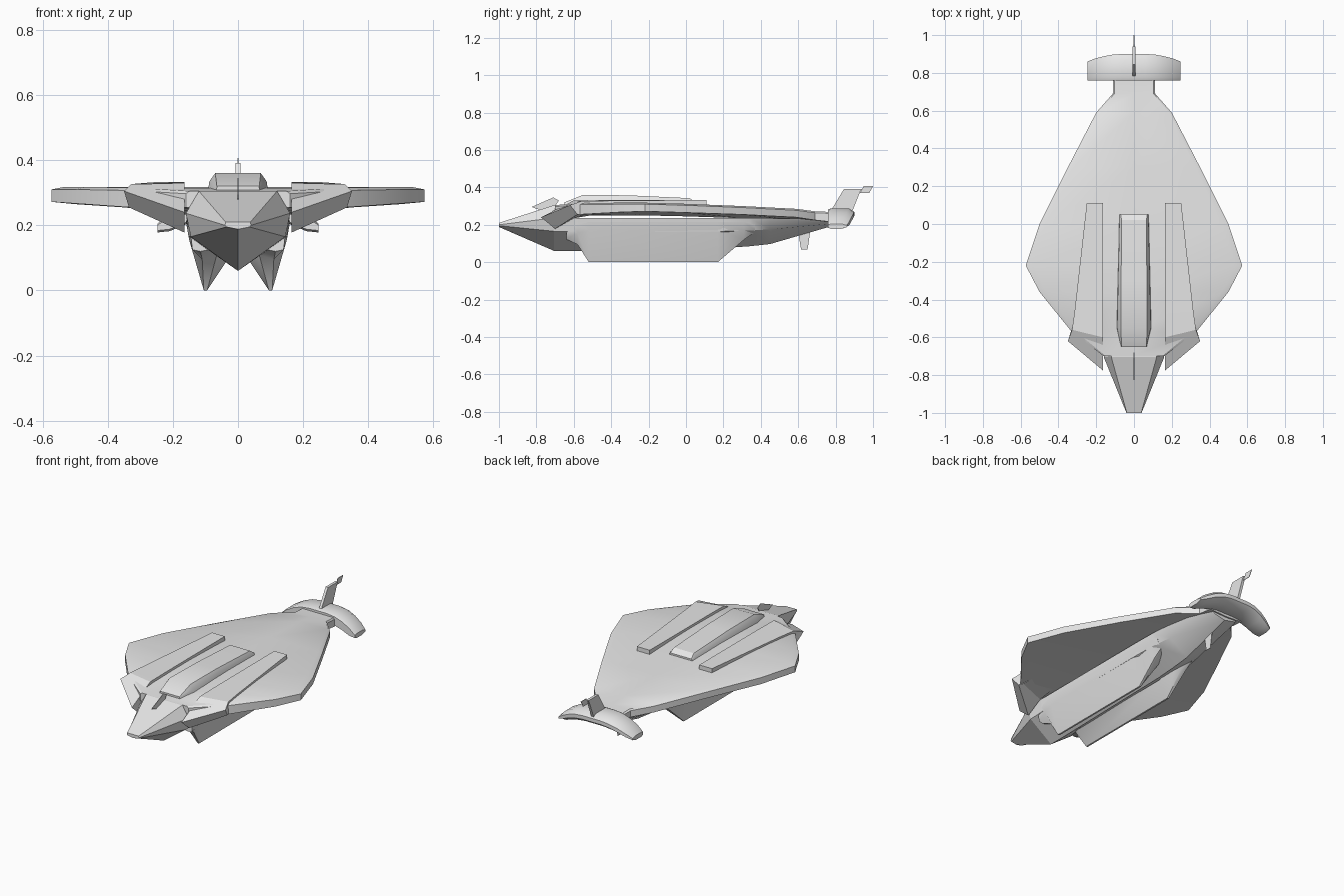
import bpy, bmesh, math

hull_grey = bpy.data.materials.new("hull_grey")
hull_grey.diffuse_color = (0.8, 0.8, 0.8, 1)


def loft(name, rings, mirror=False, angle=30):
    """Skin a row of closed rings, cap the ends, optionally mirror in x."""
    bm = bmesh.new()
    rows = [[bm.verts.new(p) for p in ring] for ring in rings]
    n = len(rows[0])
    for a, b in zip(rows, rows[1:]):
        for i in range(n):
            j = (i + 1) % n
            bm.faces.new((a[i], a[j], b[j], b[i]))
    bm.faces.new(rows[0])
    bm.faces.new(rows[-1][::-1])
    bmesh.ops.remove_doubles(bm, verts=bm.verts, dist=0.0005)
    bmesh.ops.recalc_face_normals(bm, faces=bm.faces)
    me = bpy.data.meshes.new(name)
    bm.to_mesh(me)
    bm.free()
    me.materials.append(hull_grey)
    ob = bpy.data.objects.new(name, me)
    bpy.context.collection.objects.link(ob)
    if mirror:
        ob.modifiers.new("mirror", 'MIRROR').use_clip = False
    bpy.ops.object.select_all(action='DESELECT')
    ob.select_set(True)
    bpy.context.view_layer.objects.active = ob
    bpy.ops.object.shade_smooth_by_angle(angle=math.radians(angle))
    return ob


def sym(y, half):
    """Ring at y from a right-hand half profile of (x, z), top to bottom."""
    left = [(-x, z) for x, z in reversed(half) if x > 0]
    return [(x, y, z) for x, z in half + left]


def plate(name, outline, thick):
    """Upright plate on the centre line from a (y, z) outline."""
    return loft(name, [[(s * thick / 2, y, z) for y, z in outline] for s in (-1, 1)])


# Broad wing shell: y, half width, top z, edge bottom z, centre bottom z
wing = [(-0.70, 0.16, 0.305, 0.255, 0.25), (-0.57, 0.33, 0.315, 0.255, 0.25),
        (-0.36, 0.50, 0.318, 0.267, 0.25), (-0.22, 0.573, 0.318, 0.272, 0.25),
        (0.0, 0.50, 0.312, 0.265, 0.245), (0.30, 0.35, 0.30, 0.255, 0.235),
        (0.59, 0.20, 0.285, 0.24, 0.225), (0.69, 0.112, 0.272, 0.225, 0.215),
        (0.78, 0.11, 0.268, 0.215, 0.21)]
loft("wing_shell", [sym(y, [(0, t), (w * 0.93, t), (w, t - 0.008), (w, b), (0, c)])
                    for y, w, t, b, c in wing])

# Faceted nose and the keel body below the wing
loft("nose", [sym(-1.0, [(0.038, 0.21), (0.04, 0.20), (0.035, 0.195), (0, 0.188)]),
              sym(-0.705, [(0.12, 0.305), (0.16, 0.237), (0.145, 0.165), (0, 0.06)]),
              sym(-0.60, [(0.12, 0.305), (0.16, 0.237), (0.15, 0.165), (0, 0.06)])], angle=15)
loft("keel_body", [sym(-0.60, [(0.16, 0.237), (0.15, 0.165), (0, 0.06)]),
                   sym(0.20, [(0.16, 0.237), (0.15, 0.165), (0, 0.075)]),
                   sym(0.34, [(0.158, 0.237), (0.14, 0.17), (0, 0.085)]),
                   sym(0.45, [(0.15, 0.235), (0.12, 0.175), (0, 0.097)]),
                   sym(0.77, [(0.10, 0.23), (0.07, 0.205), (0, 0.19)])])

# Long raised spine canopy
spine = [(-0.65, 0.07, 0.065, 0.32), (-0.55, 0.093, 0.07, 0.36),
         (-0.30, 0.088, 0.068, 0.357), (0.02, 0.08, 0.066, 0.342), (0.05, 0.08, 0.07, 0.32)]
loft("spine_canopy", [sym(y, [(0, h), (t, h), (w - 0.005, (h + 0.31) / 2), (w, 0.30)])
                      for y, w, t, h in spine])

# Slanted intakes with tapering fairings over the wing
loft("intake_fairing", [
    [(0.165, -0.775, 0.24), (0.35, -0.62, 0.305), (0.335, -0.58, 0.255), (0.165, -0.70, 0.178)],
    [(0.165, -0.60, 0.33), (0.328, -0.56, 0.326), (0.328, -0.55, 0.252), (0.165, -0.60, 0.235)],
    [(0.165, -0.45, 0.332), (0.313, -0.45, 0.328), (0.313, -0.45, 0.26), (0.165, -0.45, 0.26)],
    [(0.165, 0.11, 0.333), (0.25, 0.11, 0.333), (0.25, 0.11, 0.303), (0.165, 0.11, 0.303)]],
    mirror=True, angle=15)

# Wedge-shaped belly pods
pods = [(-0.64, [(0.145, 0.17), (0.14, 0.125), (0.115, 0.12), (0.09, 0.125), (0.07, 0.17)]),
        (-0.58, [(0.158, 0.20), (0.15, 0.155), (0.11, 0.095), (0.065, 0.11), (0.04, 0.17)]),
        (-0.52, [(0.16, 0.215), (0.152, 0.17), (0.105, 0.0), (0.095, 0.0), (0.035, 0.09)]),
        (0.17, [(0.16, 0.215), (0.152, 0.175), (0.105, 0.0), (0.095, 0.0), (0.035, 0.09)]),
        (0.31, [(0.158, 0.215), (0.145, 0.17), (0.11, 0.12), (0.08, 0.12), (0.04, 0.15)]),
        (0.37, [(0.145, 0.20), (0.135, 0.17), (0.11, 0.16), (0.09, 0.16), (0.06, 0.18)])]
loft("belly_pod", [[(x, y, z) for x, z in ring] for y, ring in pods], mirror=True, angle=40)

# Drooping crescent tailplane: x, rear y, top z, bottom z
half = [(0.06, 0.90, 0.288, 0.225), (0.11, 0.897, 0.282, 0.218), (0.16, 0.888, 0.265, 0.203),
        (0.21, 0.875, 0.238, 0.182), (0.247, 0.86, 0.205, 0.178)]
span = [(-x, r, t, b) for x, r, t, b in reversed(half)] + half
loft("crescent_tail", [[(x, 0.76, b + 0.006), (x, 0.76, t - 0.006), (x, 0.775, t),
                        (x, r - 0.03, t), (x, r, t - 0.3 * (t - b)),
                        (x, r, b + 0.35 * (t - b)), (x, r - 0.03, b), (x, 0.775, b)]
                       for x, r, t, b in span], angle=45)

# Upright fin and thin blades on the centre line
plate("tail_fin", [(0.775, 0.275), (0.845, 0.392), (0.94, 0.392), (0.93, 0.375), (0.89, 0.275)], 0.016)
plate("fin_tip_blade", [(0.93, 0.37), (0.95, 0.407), (1.0, 0.407), (0.98, 0.37)], 0.003)
plate("nose_blade", [(-0.825, 0.295), (-0.71, 0.346), (-0.68, 0.33), (-0.70, 0.298), (-0.77, 0.275)], 0.003)
plate("belly_blade", [(0.60, 0.16), (0.615, 0.068), (0.65, 0.068), (0.665, 0.17)], 0.003)
